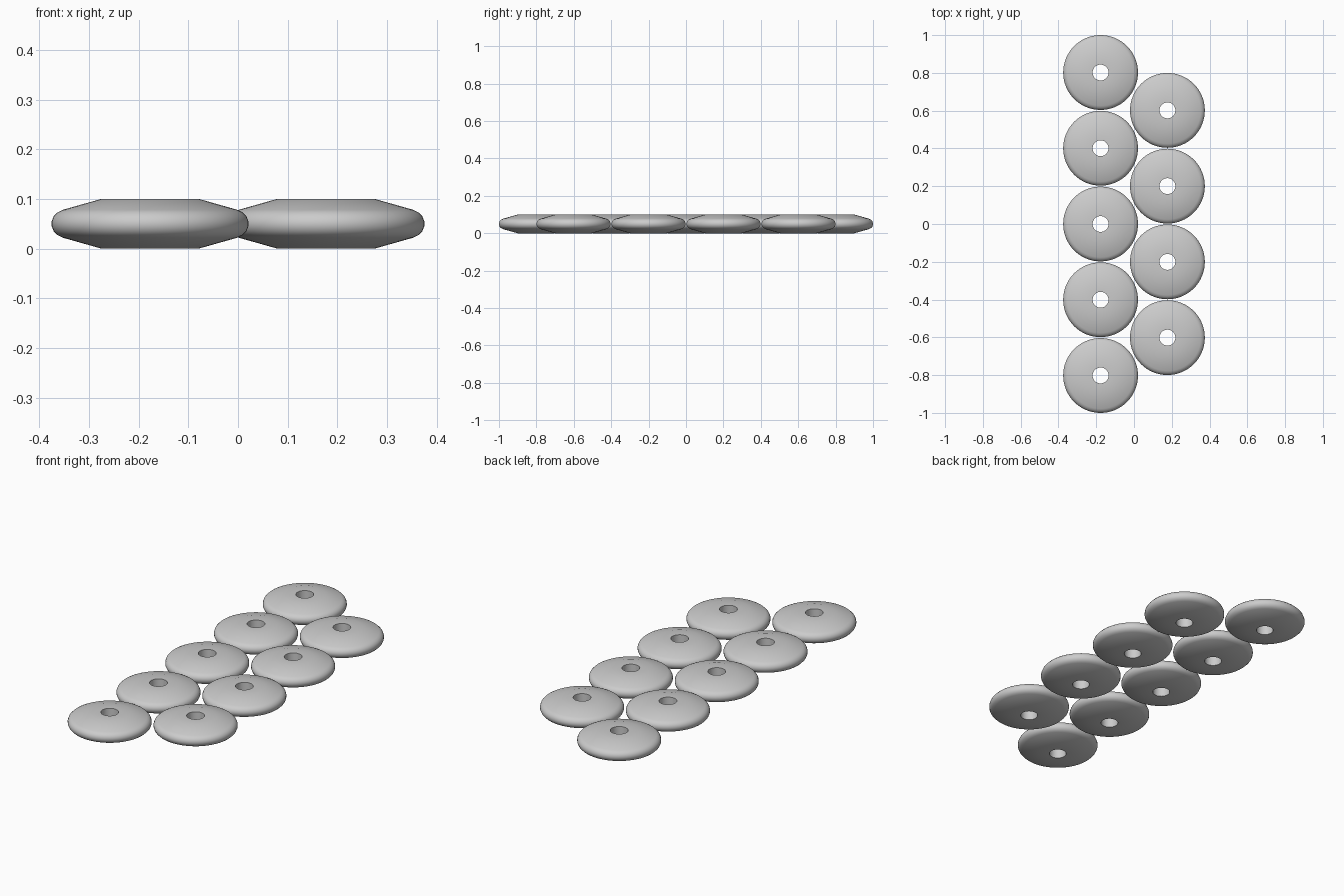
import bpy
import bmesh
import math

cube = bpy.data.objects.get("Cube")
if cube:
    bpy.data.objects.remove(cube, do_unlink=True)

# Plain grey finish
grey = bpy.data.materials.new("grey")
grey.use_nodes = True
colour = (0.6, 0.6, 0.6, 1)
grey.diffuse_color = colour
grey.node_tree.nodes["Principled BSDF"].inputs["Base Color"].default_value = colour

SEGMENTS = 64
MID = 0.05
# Upper half of the disc section as (radius, height above the middle)
upper = [(0.042, 0.05), (0.098, 0.05), (0.176, 0.028), (0.186, 0.023),
         (0.194, 0.015), (0.198, 0.005)]
section = upper + [(r, -h) for r, h in reversed(upper)]


def disc_mesh():
    """Spin the closed section into a disc with a centre hole."""
    bm = bmesh.new()
    rings = []
    for i in range(SEGMENTS):
        a = math.tau * i / SEGMENTS
        rings.append([bm.verts.new((r * math.cos(a), r * math.sin(a), MID + h))
                      for r, h in section])
    n = len(section)
    for i, ring in enumerate(rings):
        nxt = rings[(i + 1) % SEGMENTS]
        for j in range(n):
            k = (j + 1) % n
            bm.faces.new((ring[j], ring[k], nxt[k], nxt[j]))
    bmesh.ops.recalc_face_normals(bm, faces=bm.faces)
    mesh = bpy.data.meshes.new("disc")
    bm.to_mesh(mesh)
    bm.free()
    mesh.materials.append(grey)
    return mesh


# Two staggered rows of touching discs
mesh = disc_mesh()
STEP = 0.401
bpy.ops.object.select_all(action='DESELECT')
for side, x, count in (("right", -0.177, 5), ("left", 0.177, 4)):
    for i in range(count):
        disc = bpy.data.objects.new(f"{side}_disc_{i + 1}", mesh)
        disc.location = (x, (i - (count - 1) / 2) * STEP, 0)
        bpy.context.collection.objects.link(disc)
        disc.select_set(True)
        bpy.context.view_layer.objects.active = disc

# Soft rim, crisp hole edges
bpy.ops.object.shade_smooth_by_angle(angle=math.radians(40))
